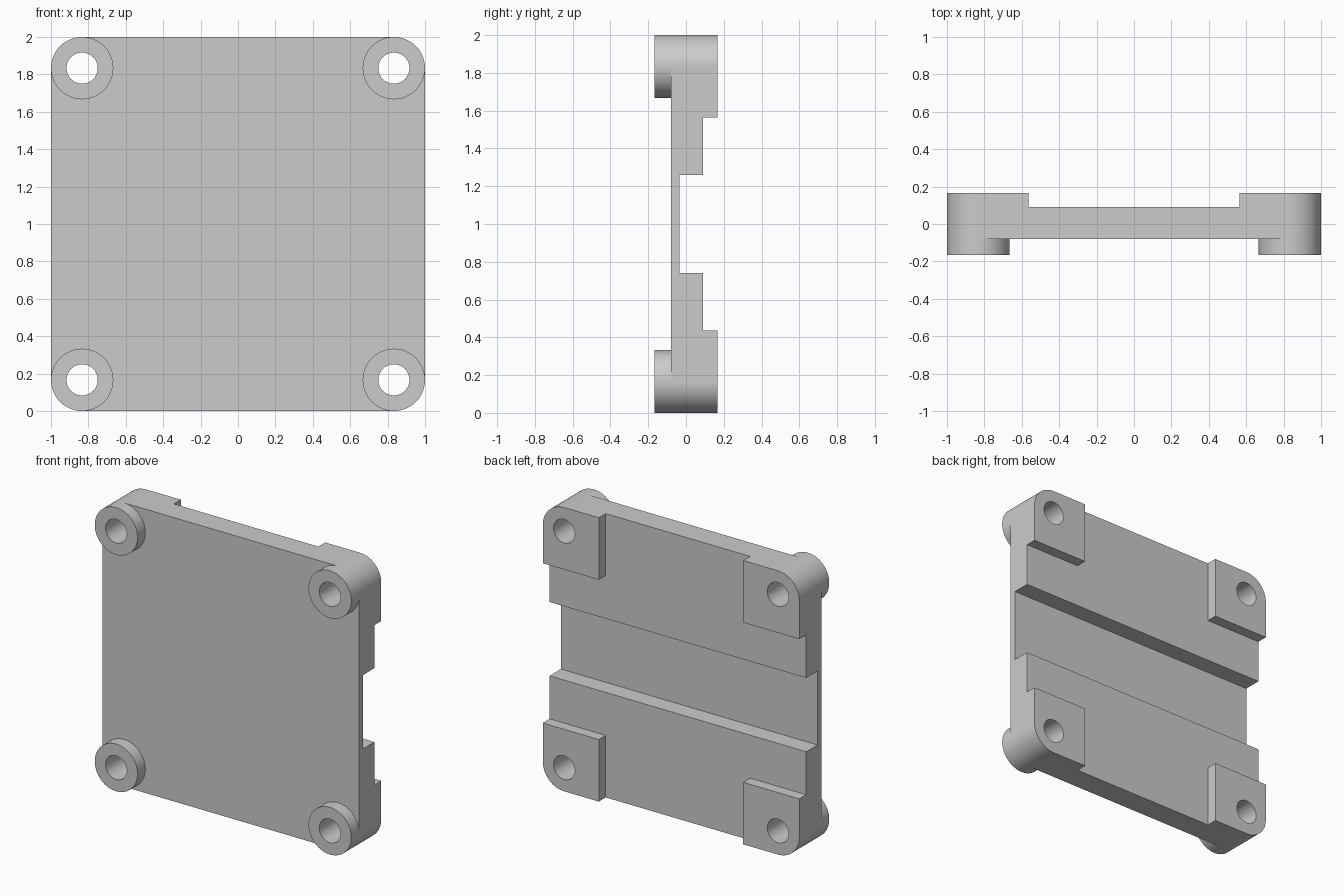
import bpy, bmesh
from math import sin, cos, radians

if "Cube" in bpy.data.objects:
    bpy.data.objects.remove(bpy.data.objects["Cube"])

R, C, MID = 1 / 6, 5 / 6, 1.0   # corner radius, corner centre offset, centre height


def prism(name, outline, y0, y1):
    """Extrude an (x, z) outline from y0 to y1."""
    bm = bmesh.new()
    face = bm.faces.new([bm.verts.new((x, y0, z)) for x, z in outline])
    new = bmesh.ops.extrude_face_region(bm, geom=[face])["geom"]
    bmesh.ops.translate(bm, vec=(0, y1 - y0, 0),
                        verts=[v for v in new if isinstance(v, bmesh.types.BMVert)])
    bmesh.ops.recalc_face_normals(bm, faces=bm.faces)
    mesh = bpy.data.meshes.new(name)
    bm.to_mesh(mesh)
    bm.free()
    obj = bpy.data.objects.new(name, mesh)
    bpy.context.collection.objects.link(obj)
    return obj


def arc(cx, cz, r, start, sweep, n):
    angles = [radians(start + sweep * i / n) for i in range(n + 1)]
    return [(cx + r * cos(a), cz + r * sin(a)) for a in angles]


def rect(x, z0, z1):
    return [(-x, z0), (x, z0), (x, z1), (-x, z1)]


def cut(target, cutter):
    cutter.hide_render = True
    mod = target.modifiers.new("cut", 'BOOLEAN')
    mod.operation, mod.solver, mod.object = 'DIFFERENCE', 'EXACT', cutter
    bpy.context.view_layer.objects.active = target
    bpy.ops.object.modifier_apply(modifier=mod.name)
    bpy.data.objects.remove(cutter)


# Corner centres, counter-clockwise from bottom right
corners = [(C, MID - C), (C, MID + C), (-C, MID + C), (-C, MID - C)]

# Full-depth rounded block, and the outline of everything around the front bosses
block, around = [], []
for k, (cx, cz) in enumerate(corners):
    start = -90 + 90 * k
    block += arc(cx, cz, R, start, 90, 16)
    a, b = radians(start), radians(start + 90)
    around.append((cx + 0.3 * cos(a), cz + 0.3 * sin(a)))
    around += arc(cx, cz, R, start, -270, 48)
    around.append((cx + 0.3 * cos(b), cz + 0.3 * sin(b)))
plate = prism("mounting_plate", block, -R, R)

# Recess the front face, leaving round bosses
cut(plate, prism("front_cutter", around, -0.4, -0.08))

# Recess the back in a cross shape, leaving square corner pads
cut(plate, prism("back_cutter_vertical", rect(0.563, -0.2, 2.2), 0.09, 0.4))
cut(plate, prism("back_cutter_horizontal", rect(1.2, 0.437, 1.563), 0.09, 0.4))

# Wide channel across the back
cut(plate, prism("channel_cutter", rect(1.2, 0.74, 1.26), -0.035, 0.4))

# Screw holes
for cx, cz in corners:
    cut(plate, prism("hole_cutter", arc(cx, cz, R / 2, 0, 360, 48)[:-1], -0.4, 0.4))

# Smooth round walls, keep flat faces flat
bpy.ops.object.select_all(action='DESELECT')
plate.select_set(True)
bpy.context.view_layer.objects.active = plate
bpy.ops.object.shade_smooth_by_angle(angle=radians(30))
normals = plate.modifiers.new("weighted_normals", 'WEIGHTED_NORMAL')
normals.keep_sharp = True
